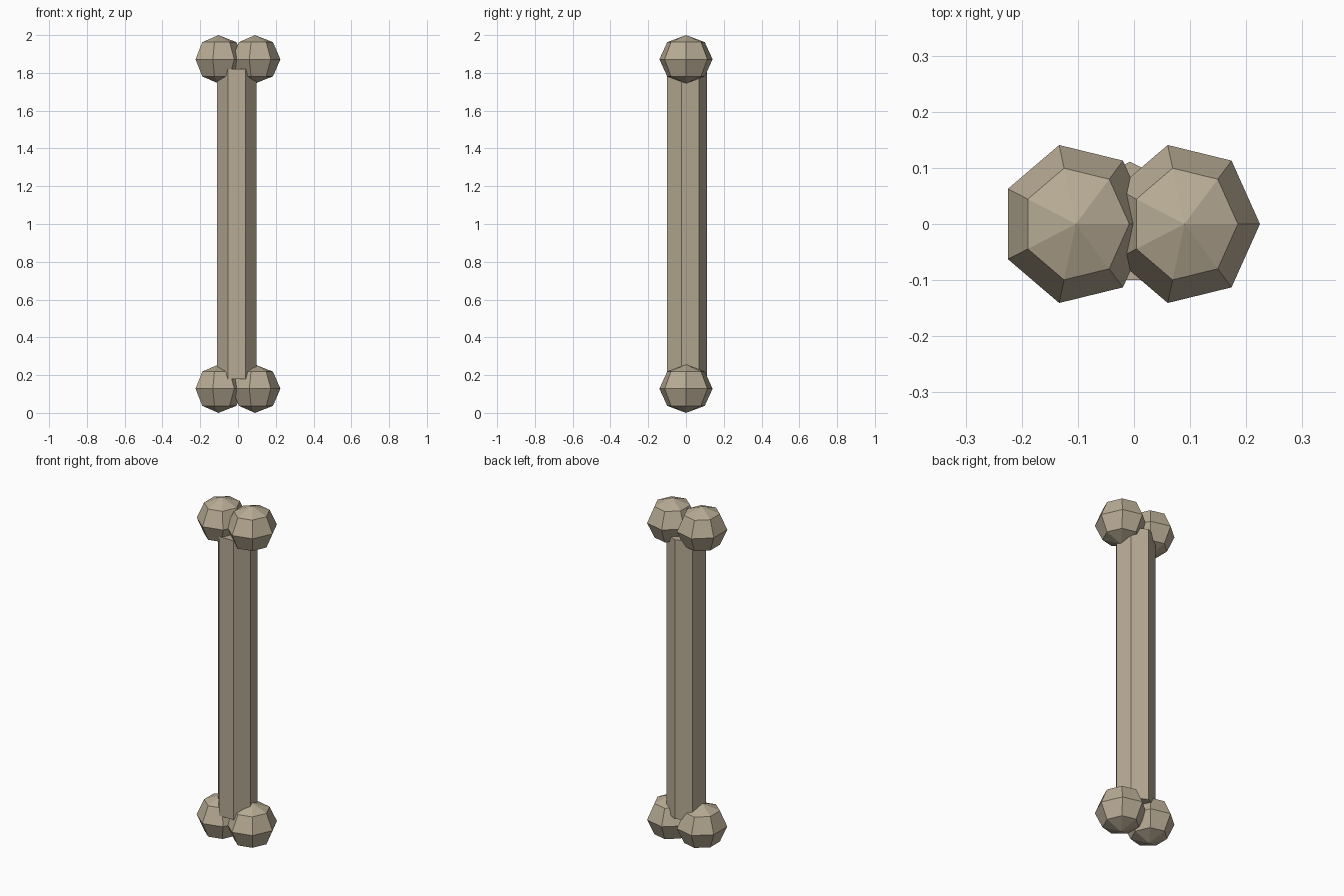
import bpy
import math

if "Cube" in bpy.data.objects:
    bpy.data.objects.remove(bpy.data.objects["Cube"])


def knob(name, x, z):
    # Low-poly knuckle: seven segments, four rings, one vertex facing +x
    bpy.ops.mesh.primitive_uv_sphere_add(segments=7, ring_count=4, radius=1, location=(x, 0, z))
    ob = bpy.context.object
    ob.name = name
    # Make sure a vertex ring starts on +x
    v = max(ob.data.vertices, key=lambda p: (round(abs(p.co.x) + abs(p.co.y), 3) > 0.9
                                             and abs(p.co.z) < 0.01, p.co.x))
    a = math.atan2(v.co.y, v.co.x)
    for p in ob.data.vertices:
        px, py = p.co.x, p.co.y
        p.co.x = (px * math.cos(a) + py * math.sin(a)) * 0.1345
        p.co.y = (py * math.cos(a) - px * math.sin(a)) * 0.1444
        p.co.z *= 0.128


# Shaft: seven-sided prism with one edge at the back
n = 7
ring = [(math.sin(2 * math.pi * i / n) * 0.1075, math.cos(2 * math.pi * i / n) * 0.111)
        for i in range(n)]
verts = [(x - 0.007, y, z) for z in (0.18, 1.82) for x, y in ring]
faces = [(i, i + n, (i + 1) % n + n, (i + 1) % n) for i in range(n)]
faces += [tuple(range(n)), tuple(reversed(range(n, 2 * n)))]
mesh = bpy.data.meshes.new("shaft")
mesh.from_pydata(verts, [], faces)
shaft = bpy.data.objects.new("shaft", mesh)
bpy.context.collection.objects.link(shaft)

# Pair of knuckles at each end
for end, z in (("bottom", 0.128), ("top", 1.872)):
    for side, x in (("left", -0.1035), ("right", 0.09)):
        knob(f"{end}_{side}_knuckle", x, z)

# Bone colour
mat = bpy.data.materials.new("bone")
mat.diffuse_color = (0.48, 0.41, 0.30, 1)
mat.use_nodes = True
mat.node_tree.nodes["Principled BSDF"].inputs["Base Color"].default_value = mat.diffuse_color
for ob in bpy.context.scene.objects:
    ob.data.materials.append(mat)
